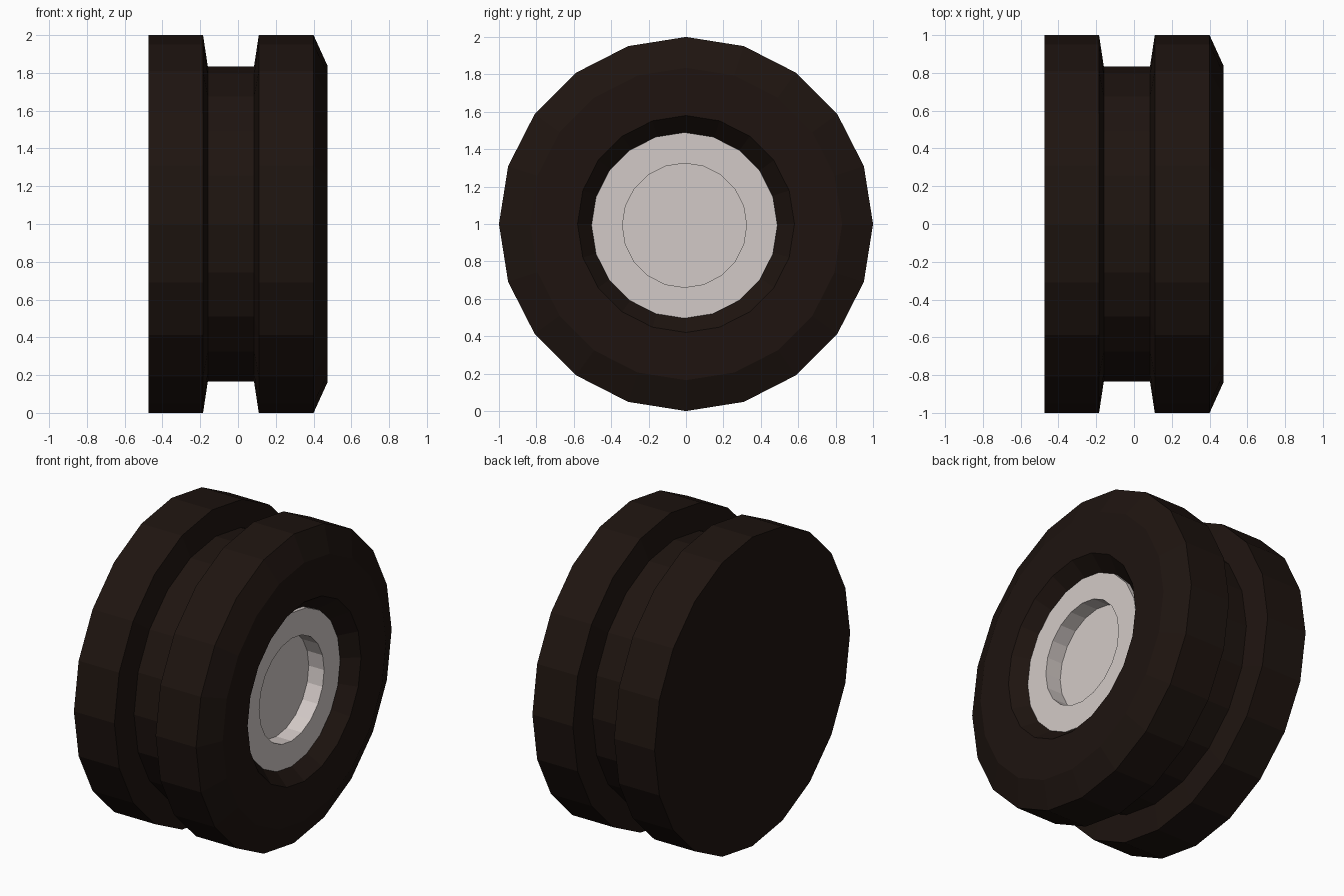
import bpy, bmesh, math

if "Cube" in bpy.data.objects:
    bpy.data.objects.remove(bpy.data.objects["Cube"])

SIDES = 20


def material(name, color):
    mat = bpy.data.materials.new(name)
    mat.diffuse_color = color
    mat.use_nodes = True
    mat.node_tree.nodes["Principled BSDF"].inputs["Base Color"].default_value = mat.diffuse_color
    return mat


def lathe(name, profile, center, mat, cap_first=False, cap_last=False):
    """Revolve (x, radius) points about an x-parallel axis through center (y, z)."""
    cy, cz = center
    bm = bmesh.new()
    rings = []
    for x, r in profile:
        rings.append([bm.verts.new((x,
                                    cy + r * math.cos(2 * math.pi * i / SIDES),
                                    cz + r * math.sin(2 * math.pi * i / SIDES)))
                      for i in range(SIDES)])
    for a, b in zip(rings, rings[1:]):
        for i in range(SIDES):
            j = (i + 1) % SIDES
            bm.faces.new((a[j], a[i], b[i], b[j]))
    if cap_first:
        bm.faces.new(list(reversed(rings[0])))
    if cap_last:
        bm.faces.new(rings[-1])
    mesh = bpy.data.meshes.new(name)
    bm.to_mesh(mesh)
    bm.free()
    mesh.materials.append(mat)
    obj = bpy.data.objects.new(name, mesh)
    bpy.context.collection.objects.link(obj)
    return obj


rubber = material("dark_rubber", (0.013, 0.007, 0.005, 1))
metal = material("pale_metal", (0.65, 0.59, 0.57, 1))

# Tyre: flat closed back, central groove, bevelled front, tapered hub recess
lathe("tyre", [(-0.475, 1.0), (-0.185, 1.0), (-0.16, 0.835), (0.085, 0.835),
               (0.11, 1.0), (0.40, 1.0), (0.475, 0.835), (0.475, 0.58),
               (0.36, 0.485)], (0, 1), rubber, cap_first=True)

# Hub: slightly off-centre rim with a sunken middle
lathe("hub", [(0.34, 0.497), (0.39, 0.497), (0.39, 0.332), (0.28, 0.332)],
      (-0.008, 0.993), metal, cap_last=True)
